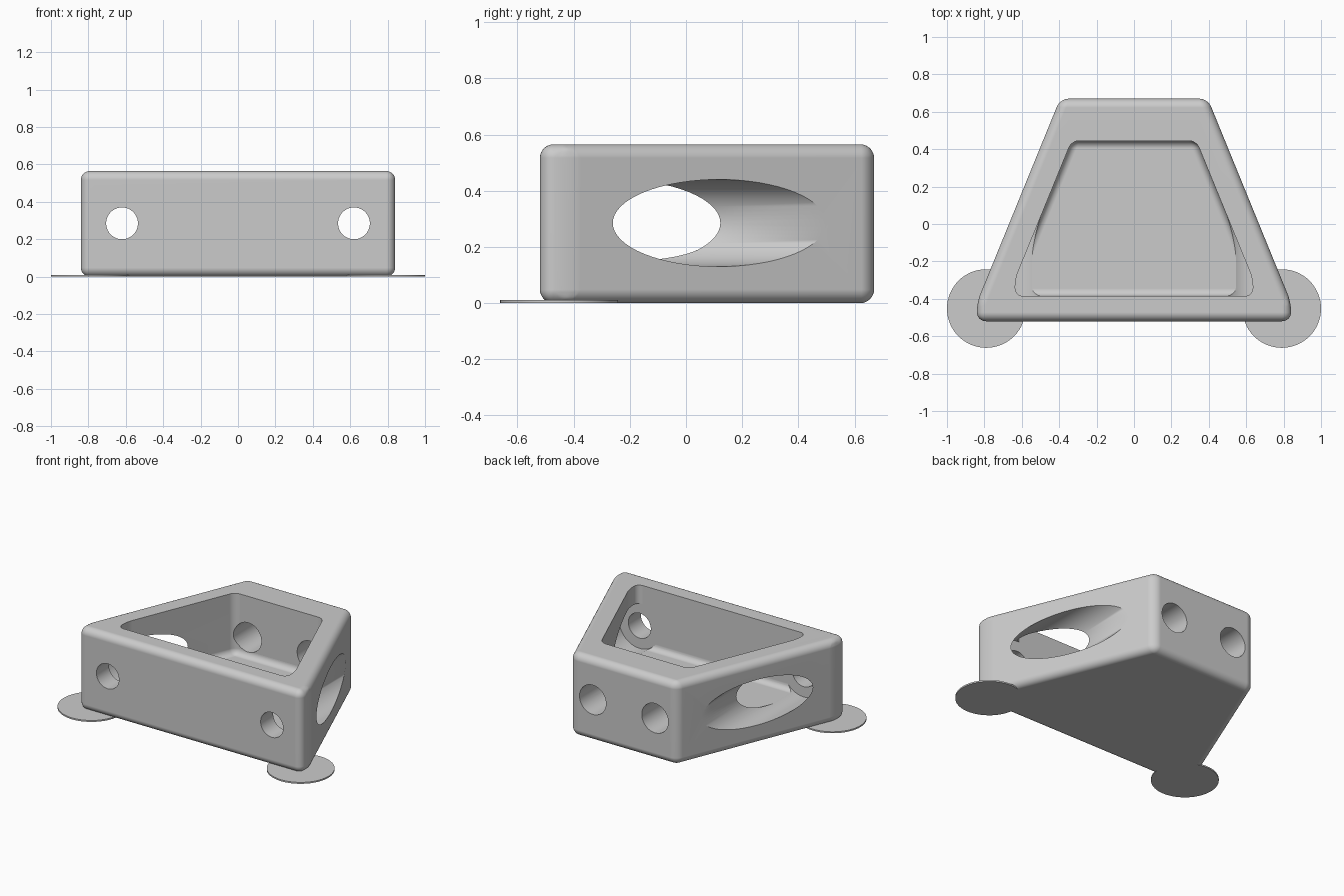
import bpy
import bmesh
import math

cube = bpy.data.objects.get("Cube")
if cube:
    bpy.data.objects.remove(cube, do_unlink=True)

# Single plain grey
grey = bpy.data.materials.new("plain_grey")
grey.use_nodes = True
colour = (0.6, 0.6, 0.6, 1.0)
grey.diffuse_color = colour
grey.node_tree.nodes["Principled BSDF"].inputs["Base Color"].default_value = colour


def rounded_prism(name, half_profile, z0, z1, radius):
    """Mirror a half outline across x, extrude it upward and round every edge."""
    outline = half_profile + [(-x, y) for x, y in reversed(half_profile)]
    bm = bmesh.new()
    base = bm.faces.new([bm.verts.new((x, y, z0)) for x, y in outline])
    result = bmesh.ops.extrude_face_region(bm, geom=[base])
    top = [v for v in result["geom"] if isinstance(v, bmesh.types.BMVert)]
    bmesh.ops.translate(bm, verts=top, vec=(0, 0, z1 - z0))
    bmesh.ops.recalc_face_normals(bm, faces=bm.faces[:])
    bmesh.ops.bevel(bm, geom=bm.edges[:], offset=radius, offset_type="OFFSET",
                    segments=8, profile=0.5, affect="EDGES", clamp_overlap=True)
    bmesh.ops.recalc_face_normals(bm, faces=bm.faces[:])
    mesh = bpy.data.meshes.new(name)
    bm.to_mesh(mesh)
    bm.free()
    obj = bpy.data.objects.new(name, mesh)
    bpy.context.collection.objects.link(obj)
    mesh.materials.append(grey)
    return obj


def cylinder_y(name, x, radius, y0, y1):
    """Horizontal cylinder running front to back at mid height."""
    bpy.ops.mesh.primitive_cylinder_add(
        vertices=64, radius=radius, depth=y1 - y0,
        location=(x, (y0 + y1) / 2, MID), rotation=(math.pi / 2, 0, 0))
    obj = bpy.context.object
    obj.name = name
    obj.data.materials.append(grey)
    return obj


def activate(obj):
    bpy.ops.object.select_all(action="DESELECT")
    obj.select_set(True)
    bpy.context.view_layer.objects.active = obj


def cut(target, cutter):
    cutter.hide_render = True
    mod = target.modifiers.new("cut", "BOOLEAN")
    mod.operation = "DIFFERENCE"
    mod.solver = "EXACT"
    mod.object = cutter
    activate(target)
    bpy.ops.object.modifier_apply(modifier=mod.name)
    bpy.data.objects.remove(cutter, do_unlink=True)


HEIGHT = 0.565
MID = 0.285
FRONT, BACK = -0.52, 0.67
POCKET_FRONT = -0.385

# Tapered block with clipped front corners
body = rounded_prism(
    "bracket_body",
    [(0.84, FRONT), (0.84, -0.42), (0.395, BACK)], 0, HEIGHT, 0.048)

# Open-topped pocket
cut(body, rounded_prism(
    "pocket_cutter",
    [(0.635, POCKET_FRONT), (0.635, -0.293), (0.333, 0.445)], 0.15, 0.9, 0.04))

for side in (-1, 1):
    # Screw-head channel breaking out through the slanted side
    cut(body, cylinder_y("channel_cutter", side * 0.62, 0.155, POCKET_FRONT, 0.9))
    # Screw hole in the front wall
    cut(body, cylinder_y("front_hole_cutter", side * 0.62, 0.085, -0.7, -0.3))
    # Hole in the back wall
    cut(body, cylinder_y("back_hole_cutter", side * 0.235, 0.1, 0.3, 0.8))

activate(body)
bpy.ops.object.shade_smooth_by_angle(angle=math.radians(30))
weighted = body.modifiers.new("clean_shading", "WEIGHTED_NORMAL")
weighted.keep_sharp = True

# Thin pads under the front corners
for side, label in ((1, "left"), (-1, "right")):
    bpy.ops.mesh.primitive_cylinder_add(
        vertices=64, radius=0.21, depth=0.01, location=(side * 0.79, -0.452, 0.005))
    pad = bpy.context.object
    pad.name = label + "_corner_pad"
    pad.data.materials.append(grey)
    bpy.ops.object.shade_smooth_by_angle(angle=math.radians(30))
